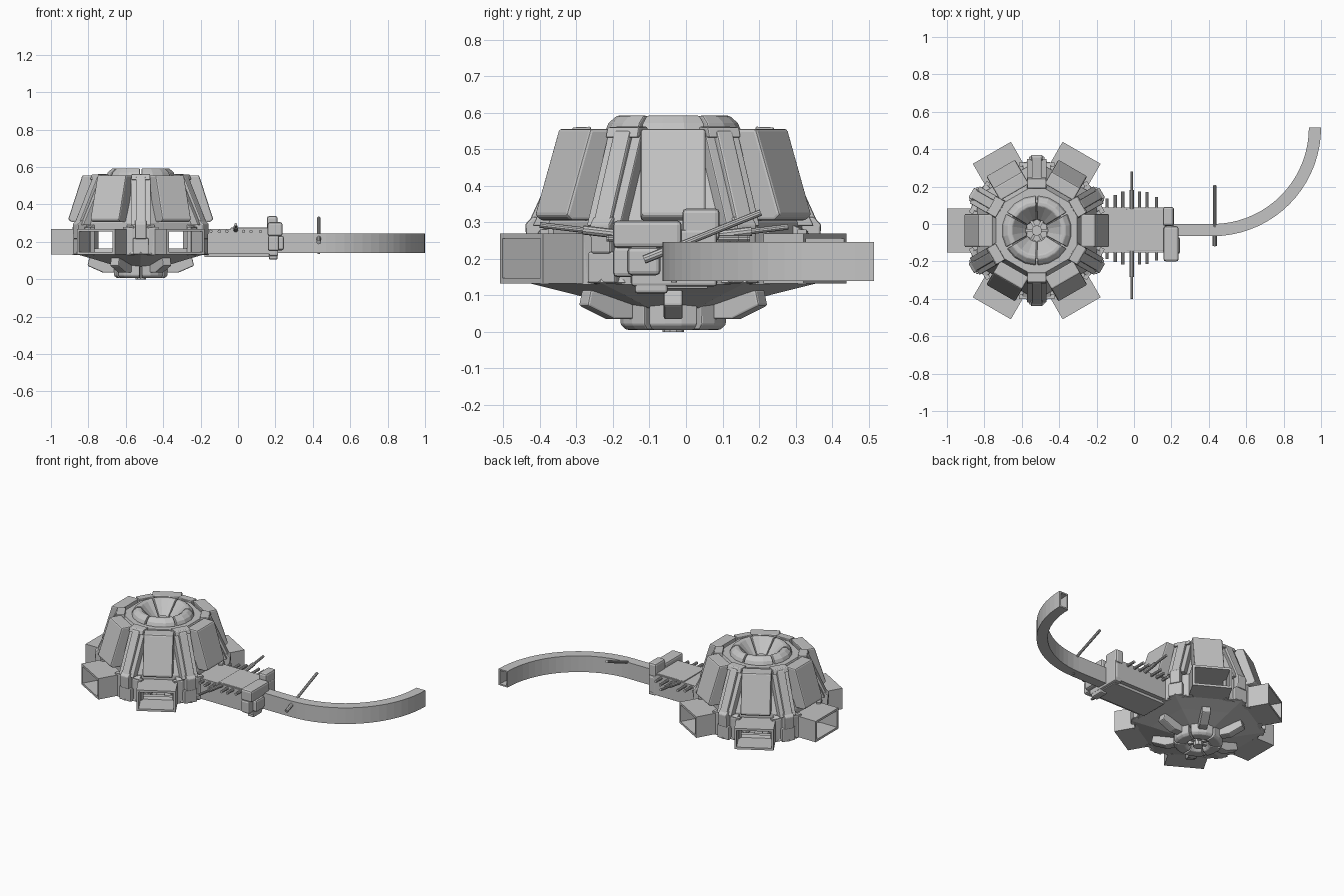
import bpy, bmesh
from math import sin, cos, radians, pi
from mathutils import Vector

if "Cube" in bpy.data.objects:
    bpy.data.objects.remove(bpy.data.objects["Cube"], do_unlink=True)

CENTRE = Vector((-0.52, -0.035, 0))

grey = bpy.data.materials.new("plain grey")
grey.use_nodes = True
grey.diffuse_color = (0.55, 0.55, 0.55, 1)
grey.node_tree.nodes["Principled BSDF"].inputs["Base Color"].default_value = (0.55, 0.55, 0.55, 1)


def finish(name, bm, bevel=0):
    bmesh.ops.recalc_face_normals(bm, faces=bm.faces)
    mesh = bpy.data.meshes.new(name)
    bm.to_mesh(mesh)
    bm.free()
    mesh.materials.append(grey)
    ob = bpy.data.objects.new(name, mesh)
    bpy.context.collection.objects.link(ob)
    if bevel:
        mod = ob.modifiers.new("soft edges", 'BEVEL')
        mod.width = bevel
        mod.segments = 2
    return ob


def place(r, side, z, angle):
    """Point at radius r and sideways offset, turned about the dome axis."""
    a = radians(angle)
    return CENTRE + Vector((r * cos(a) - side * sin(a), r * sin(a) + side * cos(a), z))


def slab(name, profile, width, angle, bevel=0.006):
    """Radial (r, z) profile given a sideways thickness."""
    bm = bmesh.new()
    ends = [[bm.verts.new(place(r, s * width / 2, z, angle)) for r, z in profile] for s in (-1, 1)]
    n = len(profile)
    for e in ends:
        bm.faces.new(e)
    for i in range(n):
        j = (i + 1) % n
        bm.faces.new((ends[0][i], ends[0][j], ends[1][j], ends[1][i]))
    return finish(name, bm, bevel)


def shell(name, profile, sides, start):
    """Faceted open lathe about the dome axis."""
    bm = bmesh.new()
    step = 360 / sides
    rings = [[bm.verts.new(place(r, 0, z, start + k * step)) for k in range(sides)] for r, z in profile]
    for a, b in zip(rings, rings[1:]):
        for k in range(sides):
            j = (k + 1) % sides
            bm.faces.new((a[k], a[j], b[j], b[k]))
    bm.faces.new(rings[-1])
    return finish(name, bm)


def wedge(name, profile, mid, span, steps=3, bevel=0.005):
    """Closed profile swept through part of a turn."""
    bm = bmesh.new()
    cuts = [[bm.verts.new(place(r, 0, z, mid - span / 2 + span * k / steps)) for r, z in profile]
            for k in range(steps + 1)]
    n = len(profile)
    for a, b in zip(cuts, cuts[1:]):
        for i in range(n):
            j = (i + 1) % n
            bm.faces.new((a[i], a[j], b[j], b[i]))
    bm.faces.new(cuts[0])
    bm.faces.new(cuts[-1])
    return finish(name, bm, bevel)


def hollow_beam(name, frames, width, z0, z1, wall):
    """Open rectangular tube along frames of (point, sideways direction)."""
    bm = bmesh.new()
    h = width / 2
    outer = [(-h, z0), (h, z0), (h, z1), (-h, z1)]
    k = h - wall
    inner = [(-k, z0 + wall), (k, z0 + wall), (k, z1 - wall), (-k, z1 - wall)]
    up = Vector((0, 0, 1))
    cuts = [[[bm.verts.new(p + d * s + up * z) for s, z in loop] for loop in (outer, inner)]
            for p, d in frames]
    for i in range(4):
        j = (i + 1) % 4
        for a, b in zip(cuts, cuts[1:]):
            for m in (0, 1):
                bm.faces.new((a[m][i], a[m][j], b[m][j], b[m][i]))
        for c in (cuts[0], cuts[-1]):
            bm.faces.new((c[0][i], c[0][j], c[1][j], c[1][i]))
    return finish(name, bm)


def block(name, lo, hi, bevel=0.008):
    lo, hi = Vector(lo), Vector(hi)
    bm = bmesh.new()
    bmesh.ops.create_cube(bm, size=1)
    for v in bm.verts:
        v.co = (lo + hi) / 2 + v.co * (hi - lo)
    return finish(name, bm, bevel)


def rod(name, start, end, radius):
    a, b = Vector(start), Vector(end)
    bm = bmesh.new()
    bmesh.ops.create_cone(bm, cap_ends=True, segments=10, radius1=radius, radius2=radius, depth=(b - a).length)
    turn = (b - a).to_track_quat('Z', 'Y')
    for v in bm.verts:
        v.co = (a + b) / 2 + turn @ v.co
    return finish(name, bm)


# Hollow hexagonal body
shell("dome_shell", [(.37, .265), (.37, .3), (.25, .55), (.15, .55), (.06, .475)], 6, 30)
shell("dish_underside", [(.385, .165), (.4, .135), (.28, .105), (.13, .065)], 6, 30)

for k in range(6):
    face, corner = 60 * k, 60 * k + 30

    # Armour panels on the dome faces
    slab("dome_panel", [(.37, .305), (.388, .32), (.312, .556), (.235, .556), (.29, .305)], .178, face, .008)

    # Ribs and belt posts on the dome corners
    slab("rib_base", [(.385, .29), (.265, .545), (.2, .545), (.3, .29)], .105, corner, .004)
    slab("rib", [(.4, .29), (.282, .55), (.22, .555), (.3, .29)], .052, corner)
    slab("rib_clamp", [(.285, .532), (.275, .56), (.225, .562), (.225, .532)], .1, corner, .004)
    slab("belt_wall", [(.365, .13), (.365, .28), (.34, .28), (.34, .13)], .19, corner, 0)
    slab("belt_post", [(.395, .133), (.395, .22), (.37, .22), (.32, .133)], .085, corner)
    slab("post_cap", [(.4, .215), (.405, .295), (.385, .315), (.33, .315), (.33, .215)], .062, corner)
    for side in (-13, 13):
        slab("belt_block", [(.37, .14), (.372, .275), (.33, .295), (.33, .14)], .04, corner + side * .7, .004)

    # Crown and bottom hub in six pieces each
    wedge("crown_piece", [(.188, .548), (.178, .572), (.155, .592), (.133, .592),
                          (.058, .512), (.058, .48), (.15, .54)], face, 57)
    wedge("hub_piece", [(.145, .02), (.145, .085), (.06, .075), (.06, .022), (.075, .006), (.13, .006)], face, 55)
    slab("crown_spoke", [(.07, .495), (.07, .512), (.01, .522), (.01, .5)], .014, face, 0)
    slab("hub_spoke", [(.07, .025), (.07, .05), (.01, .05), (.01, .025)], .02, face, 0)

    # Stub feet under the dish
    slab("foot", [(.14, .035), (.2, .035), (.285, .072), (.275, .115), (.14, .1)], .052, face)

    # Open window bays, with the corridor in place of one
    if k:
        side = place(0, 1, 0, face) - CENTRE
        ends = [(place(r, 0, 0, face), side) for r in (.27, .48)]
        hollow_beam("window_bay", ends, .235, .133, .27, .014)

rod("crown_hub", CENTRE + Vector((0, 0, .47)), CENTRE + Vector((0, 0, .53)), .028)
rod("bottom_hub", CENTRE + Vector((0, 0, 0)), CENTRE + Vector((0, 0, .07)), .03)

# Corridor
across = Vector((0, 1, 0))
hollow_beam("corridor", [(Vector((x, -.033, 0)), across) for x in (-.25, .18)], .24, .135, .27, .014)
block("corridor_floor", (-.18, -.125, .118), (.2, .06, .14), .003)
block("corridor_roof_plate", (-.04, -.145, .262), (.16, .08, .276), .003)

# Corridor rods on both sides
for x, reach in ((-.145, .05), (-.1, .07), (-.06, .09), (.03, .09), (.07, .085), (.12, .06)):
    rod("short_rod", (x, .05, .256), (x, .085 + reach, .256), .009)
    rod("short_rod", (x, -.1, .256), (x, -.15 - reach * .75, .256), .009)
for end in ((-.012, .28, .288), (-.012, -.4, .293)):
    start = Vector((-.012, -.033, .25))
    end = Vector(end)
    rod("long_rod", start, end, .008)
    rod("long_rod_sleeve", start, start.lerp(end, .68), .0125)

# Coupling blocks at the corridor end
block("coupling_core", (.165, -.15, .125), (.215, .085, .28))
block("coupling_top_right", (.158, -.2, .23), (.238, -.012, .305), .012)
block("coupling_top_left", (.155, -.01, .25), (.212, .092, .338), .012)
block("coupling_middle", (.165, -.16, .155), (.246, -.07, .232), .012)
block("coupling_side", (.16, -.2, .15), (.22, -.14, .235), .012)
block("coupling_foot", (.165, -.14, .105), (.212, -.05, .16), .008)
block("coupling_left", (.16, .0, .14), (.21, .088, .25), .01)

# Curved arm, a straight run then a quarter turn
path = [(Vector((.2, -.0325, 0)), across)]
steps = 18
for i in range(steps + 1):
    a = -pi / 2 + pi / 2 * i / steps
    out = Vector((cos(a), sin(a), 0))
    path.append((Vector((.42, .515, 0)) + out * .5475, -out))
hollow_beam("curved_arm", path, .065, .14, .246, .009)

# Slanted aerial through the arm
rod("aerial", (.432, -.11, .2), (.432, .205, .327), .009)
rod("aerial_tip", (.432, -.115, .198), (.432, -.06, .22), .012)
rod("aerial_stub", (.432, -.033, .135), (.432, -.033, .16), .008)
